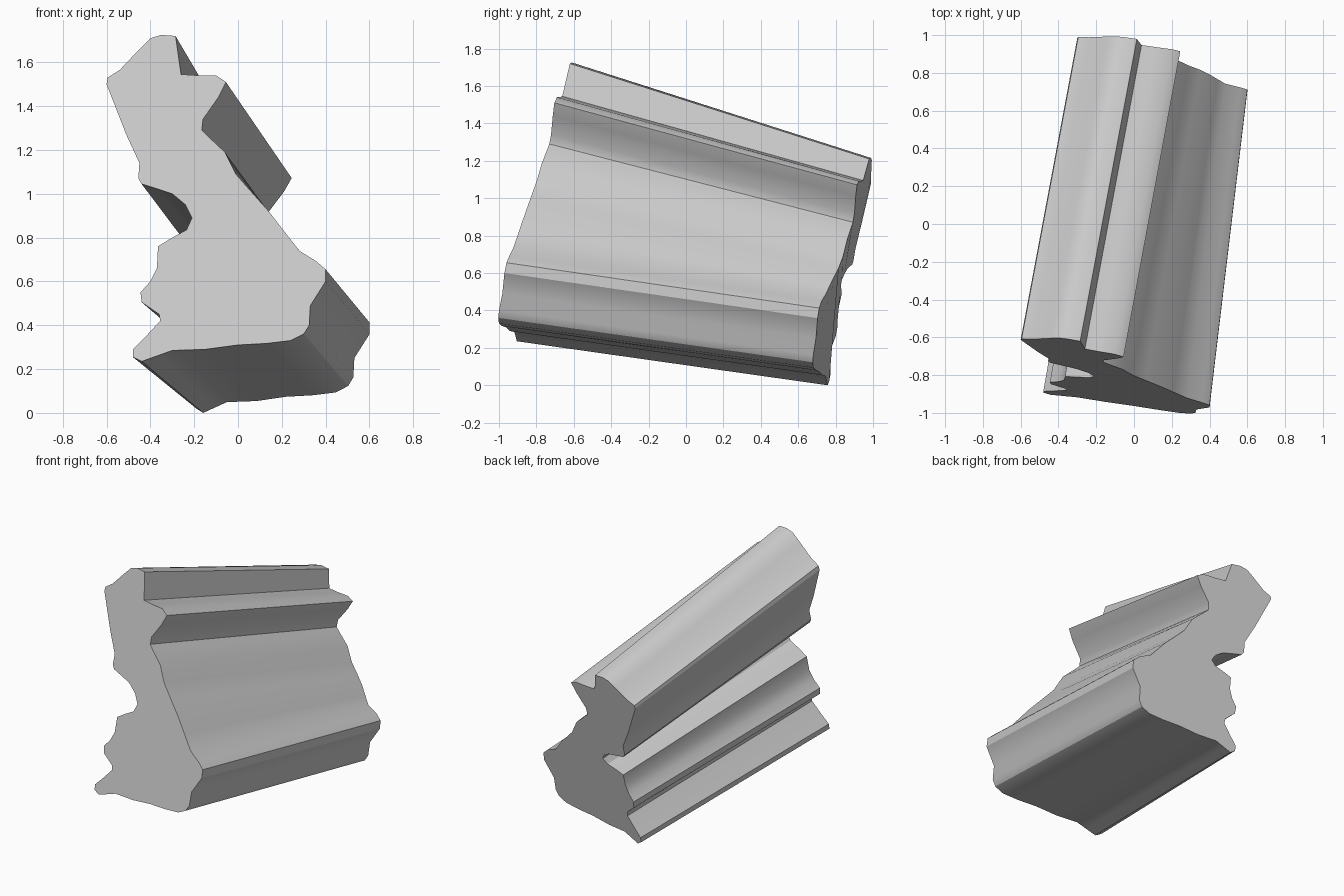
import bpy, bmesh, math

if "Cube" in bpy.data.objects:
    bpy.data.objects.remove(bpy.data.objects["Cube"])

# Front section outline (x, z), clockwise from the top right corner
PROFILE = [
    # upper right ledge and neck
    (-.285, 1.72), (-.26, 1.545), (-.19, 1.54), (-.10, 1.54), (-.055, 1.51),
    (-.09, 1.44), (-.16, 1.34), (-.165, 1.29), (-.14, 1.265), (-.06, 1.19),
    (-.01, 1.09), (.06, 1.01), (.14, .92), (.21, .83), (.28, .74),
    # lower right foot and underside
    (.36, .69), (.40, .655), (.40, .60), (.33, .49), (.325, .40), (.30, .36),
    (.24, .33), (.13, .317), (0, .31), (-.15, .29), (-.30, .285), (-.37, .26),
    (-.44, .235), (-.48, .255), (-.48, .29),
    # left steps and groove
    (-.42, .35), (-.355, .42), (-.36, .45), (-.44, .505), (-.445, .55),
    (-.40, .60), (-.37, .66), (-.365, .76), (-.30, .80), (-.235, .835),
    (-.21, .89), (-.24, .95), (-.30, 1.0), (-.36, 1.02), (-.44, 1.045),
    # upper lobe
    (-.455, 1.07), (-.45, 1.14), (-.51, 1.27), (-.60, 1.50), (-.595, 1.53),
    (-.54, 1.565), (-.45, 1.66), (-.40, 1.71), (-.35, 1.725),
]


def interp(v, knots):
    if v <= knots[0][0]:
        return knots[0][1]
    for (a, p), (b, q) in zip(knots, knots[1:]):
        if v <= b:
            return p + (q - p) * (v - a) / (b - a)
    return knots[-1][1]


def front(x, z):
    return (x, -1.028 - .17 * x + .2085 * z, z)


def back(x, z):
    # the rear section is shifted sideways and drops more towards the top
    dx_low = interp(x, [(-.48, .29), (-.28, .245), (0, .22), (.35, .20)])
    upper = interp(z, [(.75, 0), (1.05, 1)])
    dx = dx_low + (.30 - dx_low) * upper
    dz = interp(z, [(.235, -.235), (.7, -.243), (1.05, -.40), (1.5, -.435), (1.72, -.51)])
    return (x + dx, .659 - .135 * x + .164 * z, z + dz)


# Moulding: loft between the two slanted end sections
bm = bmesh.new()
a = [bm.verts.new(front(*p)) for p in PROFILE]
b = [bm.verts.new(back(*p)) for p in PROFILE]
n = len(PROFILE)
for i in range(n):
    j = (i + 1) % n
    bm.faces.new((a[i], a[j], b[j], b[i]))
bm.faces.new(a)
bm.faces.new(b[::-1])
bmesh.ops.recalc_face_normals(bm, faces=bm.faces[:])
mesh = bpy.data.meshes.new("moulding_fragment")
bm.to_mesh(mesh)
bm.free()
obj = bpy.data.objects.new("moulding_fragment", mesh)
bpy.context.collection.objects.link(obj)
bpy.context.view_layer.objects.active = obj
obj.select_set(True)
bpy.ops.object.shade_smooth_by_angle(angle=math.radians(32))
